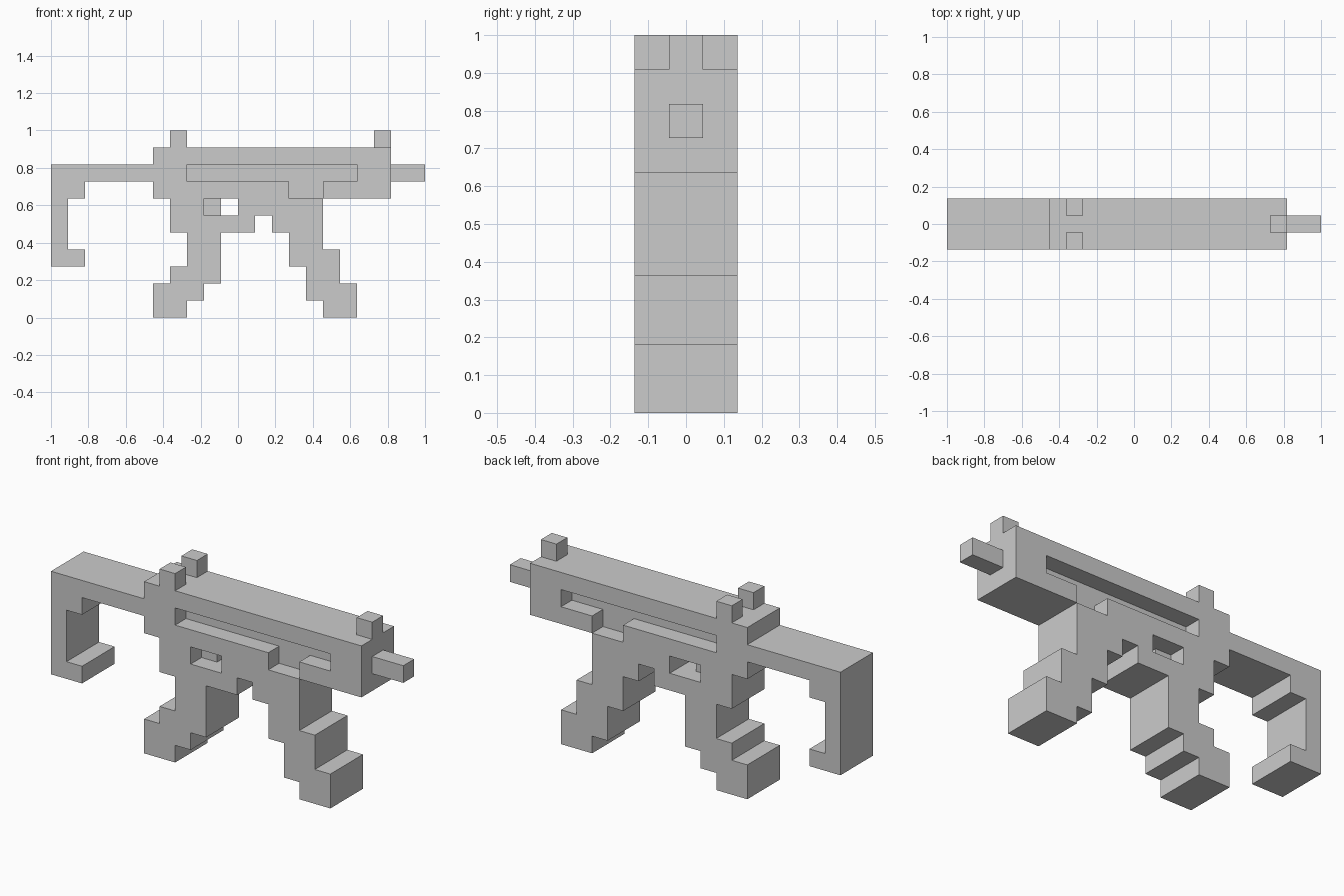
import bpy, bmesh

if "Cube" in bpy.data.objects:
    bpy.data.objects.remove(bpy.data.objects["Cube"])

U = 1 / 11          # one block; all coordinates below are in blocks
HALF = 1.5          # half thickness of the body


def extrude(name, outline, y0, y1):
    """Extrude a closed x-z outline from y0 to y1."""
    bm = bmesh.new()
    face = bm.faces.new([bm.verts.new((x * U, y0 * U, z * U)) for x, z in outline])
    ext = bmesh.ops.extrude_face_region(bm, geom=[face])["geom"]
    verts = [g for g in ext if isinstance(g, bmesh.types.BMVert)]
    bmesh.ops.translate(bm, verts=verts, vec=(0, (y1 - y0) * U, 0))
    bmesh.ops.recalc_face_normals(bm, faces=bm.faces)
    mesh = bpy.data.meshes.new(name)
    bm.to_mesh(mesh)
    bm.free()
    obj = bpy.data.objects.new(name, mesh)
    bpy.context.collection.objects.link(obj)
    return obj


def box(name, x0, x1, y0, y1, z0, z1):
    return extrude(name, [(x0, z0), (x1, z0), (x1, z1), (x0, z1)], y0, y1)


def cut(target, cutter):
    cutter.hide_render = True
    cutter.display_type = "WIRE"
    mod = target.modifiers.new(cutter.name, "BOOLEAN")
    mod.operation = "DIFFERENCE"
    mod.solver = "EXACT"
    mod.object = cutter


# Body silhouette, one run of steps per section
stock = [(-5, 9), (-11, 9), (-11, 3), (-9, 3), (-9, 4), (-10, 4),
         (-10, 7), (-9, 7), (-9, 8), (-5, 8)]
grip = [(-5, 7), (-4, 7), (-4, 5), (-3, 5), (-3, 3), (-4, 3), (-4, 2), (-5, 2),
        (-5, 0), (-3, 0), (-3, 1), (-2, 1), (-2, 2), (-1, 2), (-1, 5)]
guard = [(1, 5), (1, 6), (2, 6), (2, 5)]
magazine = [(3, 5), (3, 3), (4, 3), (4, 1), (5, 1), (5, 0), (7, 0), (7, 2),
            (6, 2), (6, 4), (5, 4), (5, 7)]
receiver = [(9, 7), (9, 10), (-5, 10)]
body = extrude("body", stock + grip + guard + magazine + receiver, -HALF, HALF)

# Side grooves with the notch above the magazine
groove = [(-3, 8), (3, 8), (3, 7), (5, 7), (5, 8), (7, 8), (7, 9), (-3, 9)]
for side, label in ((-1, "front"), (1, "back")):
    cut(body, extrude(f"{label}_groove_cutter", groove, side * 0.5, side * 2.5))

# Trigger opening and the thin trigger inside it
cut(body, box("trigger_opening_cutter", -2, 0, -2.5, 2.5, 6, 7))
box("trigger", -2, -1, -0.5, 0.5, 6, 7)

# Barrel and sights
box("barrel", 9, 11, -0.5, 0.5, 8, 9)
box("front_sight", 8, 9, -0.5, 0.5, 10, 11)
for side, label in ((-1, "front"), (1, "back")):
    box(f"rear_sight_{label}", -4, -3, side * 0.5, side * HALF, 10, 11)
